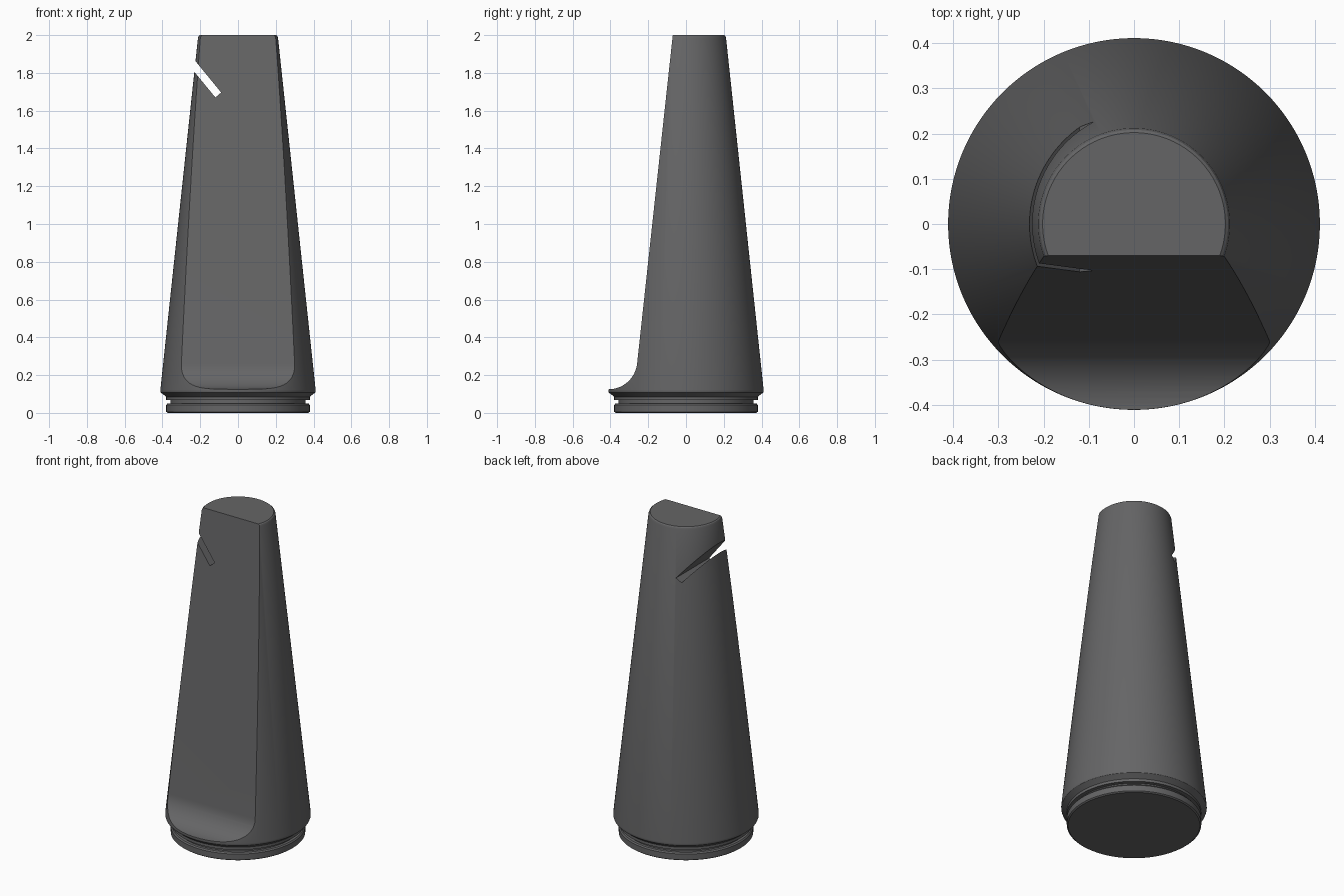
import bpy, bmesh, math

if "Cube" in bpy.data.objects:
    bpy.data.objects.remove(bpy.data.objects["Cube"])

grey = bpy.data.materials.new("dark_grey")
grey.diffuse_color = (0.13, 0.13, 0.133, 1)
grey.use_nodes = True
grey.node_tree.nodes["Principled BSDF"].inputs["Base Color"].default_value = grey.diffuse_color


def make_object(name, bm):
    bmesh.ops.recalc_face_normals(bm, faces=bm.faces)
    mesh = bpy.data.meshes.new(name)
    bm.to_mesh(mesh)
    bm.free()
    mesh.materials.append(grey)
    obj = bpy.data.objects.new(name, mesh)
    bpy.context.collection.objects.link(obj)
    return obj


def lathe(name, profile, sides=128):
    """Closed solid of revolution from (radius, height) points."""
    bm = bmesh.new()
    rings = [[bm.verts.new((r * math.cos(2 * math.pi * i / sides),
                            r * math.sin(2 * math.pi * i / sides), z))
              for i in range(sides)] for r, z in profile]
    for a, b in zip(rings, rings[1:]):
        for i in range(sides):
            j = (i + 1) % sides
            bm.faces.new((a[i], a[j], b[j], b[i]))
    bm.faces.new(rings[0])
    bm.faces.new(rings[-1])
    return make_object(name, bm)


def prism(name, start, end):
    """Solid between two matching outlines of 3D points."""
    bm = bmesh.new()
    a = [bm.verts.new(p) for p in start]
    b = [bm.verts.new(p) for p in end]
    bm.faces.new(a)
    bm.faces.new(b)
    for i in range(len(a)):
        j = (i + 1) % len(a)
        bm.faces.new((a[i], a[j], b[j], b[i]))
    return make_object(name, bm)


# Tapered body with grooved foot and slightly softened top rim
body = lathe("tapered_body", [
    (0.372, 0), (0.38, 0.006), (0.38, 0.042), (0.374, 0.05),
    (0.357, 0.05), (0.357, 0.068), (0.38, 0.068), (0.38, 0.085),
    (0.386, 0.09), (0.409, 0.108), (0.411, 0.114), (0.411, 0.122),
    (0.212, 1.985), (0.208, 1.995), (0.202, 2.0)])

# Sloped front flat ending in a concave scoop
scoop = [(-0.065, 2.05), (-0.070, 2.0)]
for i in range(17):
    t = math.radians(6 + 84 * i / 16)
    scoop.append((-0.41 + 0.152 * math.cos(t), 0.277 - 0.152 * math.sin(t)))
scoop += [(-0.6, 0.125), (-0.6, 2.05)]
flat_cutter = prism("front_flat_cutter",
                    [(-0.6, y, z) for y, z in scoop],
                    [(0.6, y, z) for y, z in scoop])

# Slanted slot through the upper left side
slot = [(-0.12, 1.67), (-0.089, 1.696), (-0.389, 2.062), (-0.42, 2.036)]
slot_cutter = prism("slot_cutter",
                    [(x, -0.6, z) for x, z in slot],
                    [(x, 0.6, z) for x, z in slot])

bpy.context.view_layer.objects.active = body
body.select_set(True)
for cutter in (flat_cutter, slot_cutter):
    mod = body.modifiers.new(cutter.name, 'BOOLEAN')
    mod.operation = 'DIFFERENCE'
    mod.solver = 'EXACT'
    mod.object = cutter
    bpy.ops.object.modifier_apply(modifier=mod.name)
    bpy.data.objects.remove(cutter)

bpy.ops.object.shade_smooth_by_angle(angle=math.radians(25))
